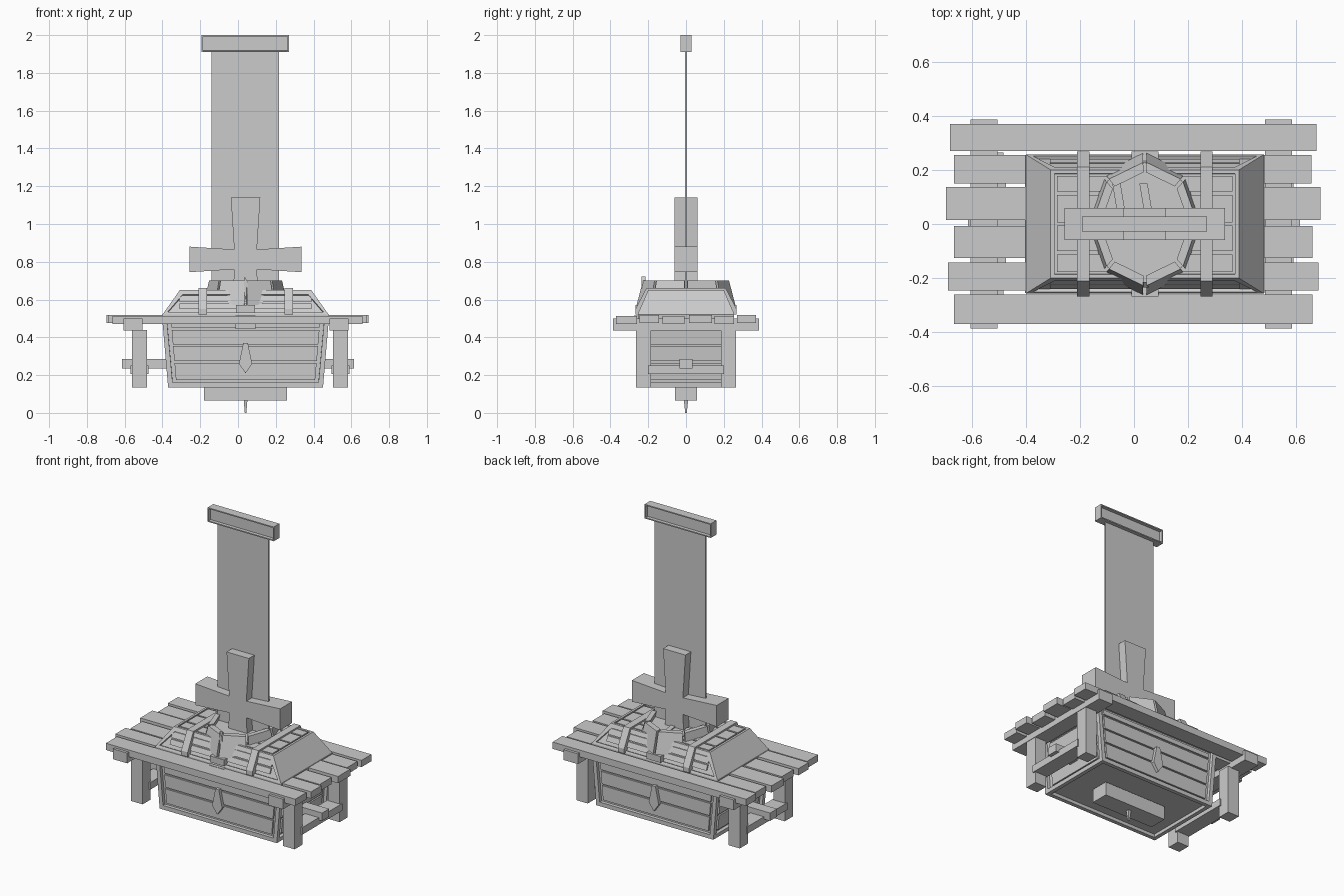
import bpy, bmesh, math

if "Cube" in bpy.data.objects:
    bpy.data.objects.remove(bpy.data.objects["Cube"])

CX = 0.04  # chest centre line


def mesh_obj(name, verts, faces):
    me = bpy.data.meshes.new(name)
    bm = bmesh.new()
    vs = [bm.verts.new(v) for v in verts]
    for f in faces:
        bm.faces.new([vs[i] for i in f])
    bmesh.ops.recalc_face_normals(bm, faces=bm.faces)
    bm.to_mesh(me)
    bm.free()
    ob = bpy.data.objects.new(name, me)
    bpy.context.collection.objects.link(ob)
    return ob


def hexa(name, low, high):
    """Solid from four lower and four upper corners."""
    return mesh_obj(name, low + high, [(3, 2, 1, 0), (4, 5, 6, 7), (0, 1, 5, 4),
                                       (1, 2, 6, 5), (2, 3, 7, 6), (3, 0, 4, 7)])


def rect(x0, x1, y0, y1, z):
    return [(x0, y0, z), (x1, y0, z), (x1, y1, z), (x0, y1, z)]


def box(name, x0, x1, y0, y1, z0, z1):
    return hexa(name, rect(x0, x1, y0, y1, z0), rect(x0, x1, y0, y1, z1))


def prism(name, pts, axis, a, b):
    """Extrude a profile along x (pts are y,z) or along y (pts are x,z)."""
    put = (lambda p, t: (t, p[0], p[1])) if axis == 'x' else (lambda p, t: (p[0], t, p[1]))
    n = len(pts)
    return mesh_obj(name, [put(p, a) for p in pts] + [put(p, b) for p in pts],
                    [tuple(range(n)), tuple(range(2 * n - 1, n - 1, -1))] +
                    [(i, (i + 1) % n, n + (i + 1) % n, n + i) for i in range(n)])


def recess(ob, width, depth, pick):
    bm = bmesh.new()
    bm.from_mesh(ob.data)
    bm.normal_update()
    fs = [f for f in bm.faces if pick(f.normal)]
    for f in fs:
        r = bmesh.ops.inset_individual(bm, faces=[f], thickness=width, depth=0)
        r = bmesh.ops.inset_individual(bm, faces=[f], thickness=0.001, depth=-depth)
    bm.to_mesh(ob.data)
    bm.free()


# Chest body with recessed framed sides
def half_w(z):
    return 0.41 + (z - 0.135) / 0.385 * 0.033


body = hexa("chest_body", rect(CX - half_w(.135), CX + half_w(.135), -.255, .255, .135),
            rect(CX - half_w(.52), CX + half_w(.52), -.255, .255, .52))
recess(body, 0.035, 0.02, lambda n: n.z < 0.5)

# Boards set in the chest sides, with gaps between them
for z0, z1 in [(.175, .265), (.275, .353), (.363, .44), (.452, .48)]:
    for s in (-1, 1):
        w0, w1 = half_w(z0) - .045, half_w(z1) - .045
        prism("chest_side_board", [(CX - w0, z0), (CX + w0, z0), (CX + w1, z1), (CX - w1, z1)],
              'y', s * .225, s * .246)
        a, b = half_w(z0), half_w(z1)
        hexa("chest_end_board",
             [(CX + s * (a - .03), -.2, z0), (CX + s * (a - .01), -.2, z0),
              (CX + s * (a - .01), .2, z0), (CX + s * (a - .03), .2, z0)],
             [(CX + s * (b - .03), -.2, z1), (CX + s * (b - .01), -.2, z1),
              (CX + s * (b - .01), .2, z1), (CX + s * (b - .03), .2, z1)])

# Sloped lid with framed faces
lid = hexa("chest_lid", rect(CX - .44, CX + .44, -.257, .257, .52),
           rect(CX - .348, CX + .348, -.2, .2, .65))
recess(lid, 0.03, 0.012, lambda n: n.z > 0.1 and abs(n.y) > 0.3)
recess(lid, 0.02, 0.01, lambda n: n.z > 0.95)

# Lid top boards
for y0, y1 in [(-.178, -.112), (-.1, -.005), (.005, .108), (.12, .178)]:
    box("lid_top_board", CX - .325, CX + .325, y0, y1, .635, .65)

# Boards along the lid slopes
for s in (-1, 1):
    for z0, z1 in [(.55, .58), (.588, .622)]:
        y0, y1 = [.257 - (z - .52) * .438 - .003 for z in (z0, z1)]
        prism("lid_slope_board", [(s * y0, z0), (s * y1, z1), (s * (y1 - .02), z1), (s * (y0 - .02), z0)],
              'x', CX - .35, CX + .35)

# Straps folded over the lid
for x in (-.21, .245):
    prism("lid_strap", [(-.268, .52), (-.268, .55), (-.21, .66), (.21, .66), (.268, .55), (.268, .52),
                        (.24, .52), (.19, .64), (-.19, .64), (-.24, .52)], 'x', x, x + .045)


# Eight-sided ring of leaning plates on the lid
def ring_pt(a, r, z):
    return (CX + .9 * r * math.cos(a), 1.06 * r * math.sin(a), z)


for i in range(8):
    a0, a1 = (i + .04) * math.pi / 4, (i + .96) * math.pi / 4
    hexa("ring_plate",
         [ring_pt(a0, .247, .57), ring_pt(a1, .247, .57), ring_pt(a1, .215, .57), ring_pt(a0, .215, .57)],
         [ring_pt(a0, .215, .70), ring_pt(a1, .215, .70), ring_pt(a1, .18, .70), ring_pt(a0, .18, .70)])
n = 8
mesh_obj("ring_floor", [ring_pt(i * math.pi / 4, .215, z) for z in (.6, .662) for i in range(n)],
         [tuple(range(n)), tuple(range(n, 2 * n))] +
         [(i, (i + 1) % n, n + (i + 1) % n, n + i) for i in range(n)])
for x in (-.02, .08):
    hexa("ring_slat", rect(x - .04, x - .01, .03, .14, .655)[:2] + [(x - .03, .15, .655), (x - .06, .15, .655)],
         rect(x - .04, x - .01, .03, .14, .67)[:2] + [(x - .03, .15, .67), (x - .06, .15, .67)])

# Upright splinter at the front of the ring
prism("splinter", [(CX - .012, .62), (CX + .018, .62), (CX + .012, .69), (CX - .005, .722)], 'y', -.235, -.215)

# Lock box and hanging tooth-shaped latches
box("lock_box", CX - .052, CX + .052, -.275, -.24, .445, .515)
for s in (-1, 1):
    prism("latch_tooth", [(CX - .012, .37), (CX + .012, .37), (CX + .035, .26), (CX, .21), (CX - .035, .26)],
          'y', s * .235, s * .266)
    box("lid_hasp", CX - .05, CX + .05, s * .22, s * .268, .53, .57)

# Table planks: y range, x range; inner ones stop at the chest
planks = [(.27, .37, -.68, .675), (.15, .255, -.665, .657), (.015, .137, -.695, .69),
          (-.125, -.008, -.665, .66), (-.245, -.143, -.687, .683), (-.37, -.26, -.665, .66)]
for i, (y0, y1, x0, x1) in enumerate(planks):
    z0, z1 = (.47, .513) if i % 2 else (.475, .518)
    if i in (0, 5):
        box("table_plank", x0, x1, y0, y1, z0, z1)
    else:
        box("table_plank_left", x0, CX - .43, y0, y1, z0, z1)
        box("table_plank_right", CX + .43, x1, y0, y1, z0, z1)

# Trestle ends: top beam, legs, rail and stretcher
for s, b, g in ((-1, -.555, -.522), (1, .535, .542)):
    box("top_beam", b - .05, b + .05, -.387, .387, .435, .5)
    for t in (-1, 1):
        y0, y1 = sorted((t * .185, t * .265))
        box("leg", g - .04, g + .04, y0, y1, .135, .44)
    box("end_rail", g - .048, g + .048, -.2, .2, .205, .25)
    x0, x1 = sorted((s * .613, CX + s * .4))
    box("stretcher", x0, x1, -.035, .035, .235, .285)

# Block and spike under the chest
box("under_block", -.18, .26, -.058, .058, .065, .15)
hexa("under_spike", rect(CX - .004, CX + .004, -.004, .004, 0), rect(CX - .01, CX + .01, -.012, .012, .07))

# Flared cross standing on the lid
q = [(.078, 1.14), (.06, .865), (.297, .88), (.297, .745), (.06, .76), (.065, .66)]
prism("cross", [(CX + x, z) for x, z in q] + [(CX - x, z) for x, z in reversed(q)], 'y', -.06, .06)

# Hanging banner sheet and its boxed top rail
box("banner", -.14, .217, -.005, .005, .66, 1.92)
rail = box("banner_rail", -.193, .27, -.028, .028, 1.91, 2.0)
recess(rail, 0.01, 0.02, lambda n: abs(n.y) > 0.9)
